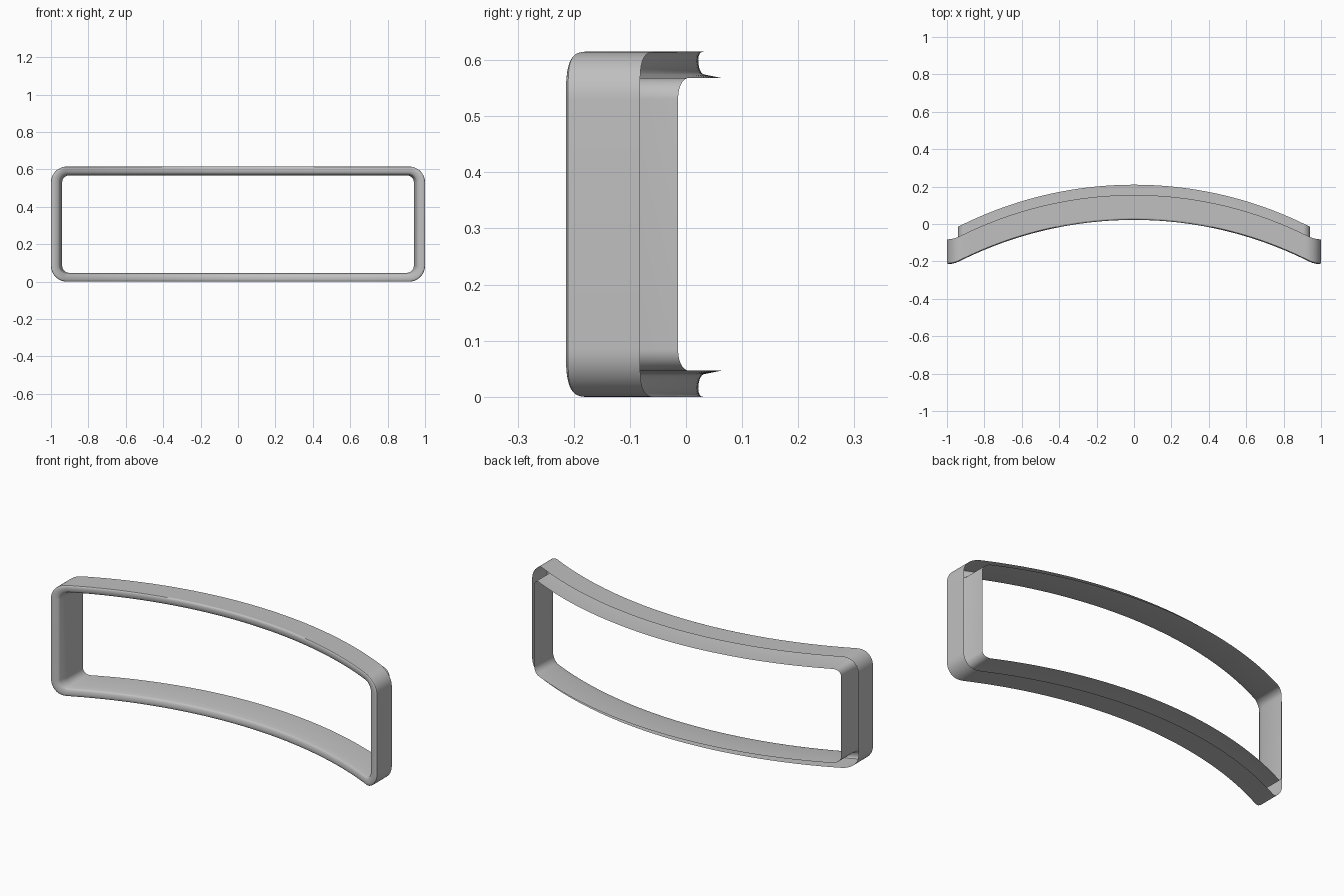
import bpy
import bmesh
from math import sin, cos, pi, sqrt, radians

cube = bpy.data.objects.get("Cube")
if cube:
    bpy.data.objects.remove(cube, do_unlink=True)

HALF_W, HALF_H = 1.0, 0.3075
CORNER = 0.085
ARC_R = 2.08
FLAT_X = 0.93          # the bow eases out to flat beyond this x

grey = bpy.data.materials.new("satin grey")
grey.use_nodes = True
colour = (0.53, 0.53, 0.53, 1)
grey.diffuse_color = colour
grey.node_tree.nodes["Principled BSDF"].inputs["Base Color"].default_value = colour


def bow(x):
    """Backward drop of the curved frame at a given x."""
    a = min(abs(x), FLAT_X)
    y = sqrt(ARC_R ** 2 - a ** 2) - ARC_R
    d = abs(x) - a
    return y - 0.5 * d * (1 - d / (2 * (HALF_W - FLAT_X)))


def outline(inset_x, inset_z, depth, corner_steps=14, long_steps=56):
    """Rounded rectangle, inset from the outside and bent along the bow."""
    w, h = HALF_W - inset_x, HALF_H - inset_z
    r = CORNER - inset_z
    flat = []
    for i, (sx, sz) in enumerate([(1, 1), (-1, 1), (-1, -1), (1, -1)]):
        cx, cz = sx * (w - r), sz * (h - r)
        for k in range(corner_steps + 1):
            a = pi / 2 * (i + k / corner_steps)
            flat.append((cx + r * cos(a), cz + r * sin(a)))
        if i % 2 == 0:                       # long top and bottom runs
            for k in range(1, long_steps):
                flat.append((cx - 2 * cx * k / long_steps, cz + sz * r))
    return [(x, depth + bow(x), z + HALF_H) for x, z in flat]


def loft(name, sections):
    """Skin a strip through a series of outlines."""
    bm = bmesh.new()
    rings = [[bm.verts.new(p) for p in outline(*s)] for s in sections]
    for a, b in zip(rings, rings[1:]):
        n = len(a)
        for i in range(n):
            j = (i + 1) % n
            bm.faces.new((a[i], b[i], b[j], a[j]))
    mesh = bpy.data.meshes.new(name)
    bm.to_mesh(mesh)
    bm.free()
    mesh.materials.append(grey)
    ob = bpy.data.objects.new(name, mesh)
    bpy.context.collection.objects.link(ob)
    bpy.ops.object.select_all(action='DESELECT')
    ob.select_set(True)
    bpy.context.view_layer.objects.active = ob
    bpy.ops.object.shade_smooth_by_angle(angle=radians(35))
    return ob


# Sections are (side inset, top inset, depth at the middle)
EDGE_Y, BULGE = 0.031, 0.011
LIP_X, LIP_Z = 0.047, 0.041

# Rounded front lip, swept from the outer edge to the opening
lip = []
for k in range(11):
    a = pi * k / 10
    t = (1 - cos(a)) / 2
    lip.append((LIP_X * t, LIP_Z * t, EDGE_Y + 0.004 * t - BULGE * sin(a) ** 0.8
                if 0 < k < 10 else EDGE_Y + 0.004 * t))

# Outer wall, shallow and open at the back
loft("outer_wall", [(0, 0, 0.155), lip[0]])
loft("front_lip", lip)

# Inner wall, tapering behind the lip and reaching further back
loft("inner_wall", [lip[-1], (0.06, 0.047, 0.065), (0.06, 0.047, 0.21)])
